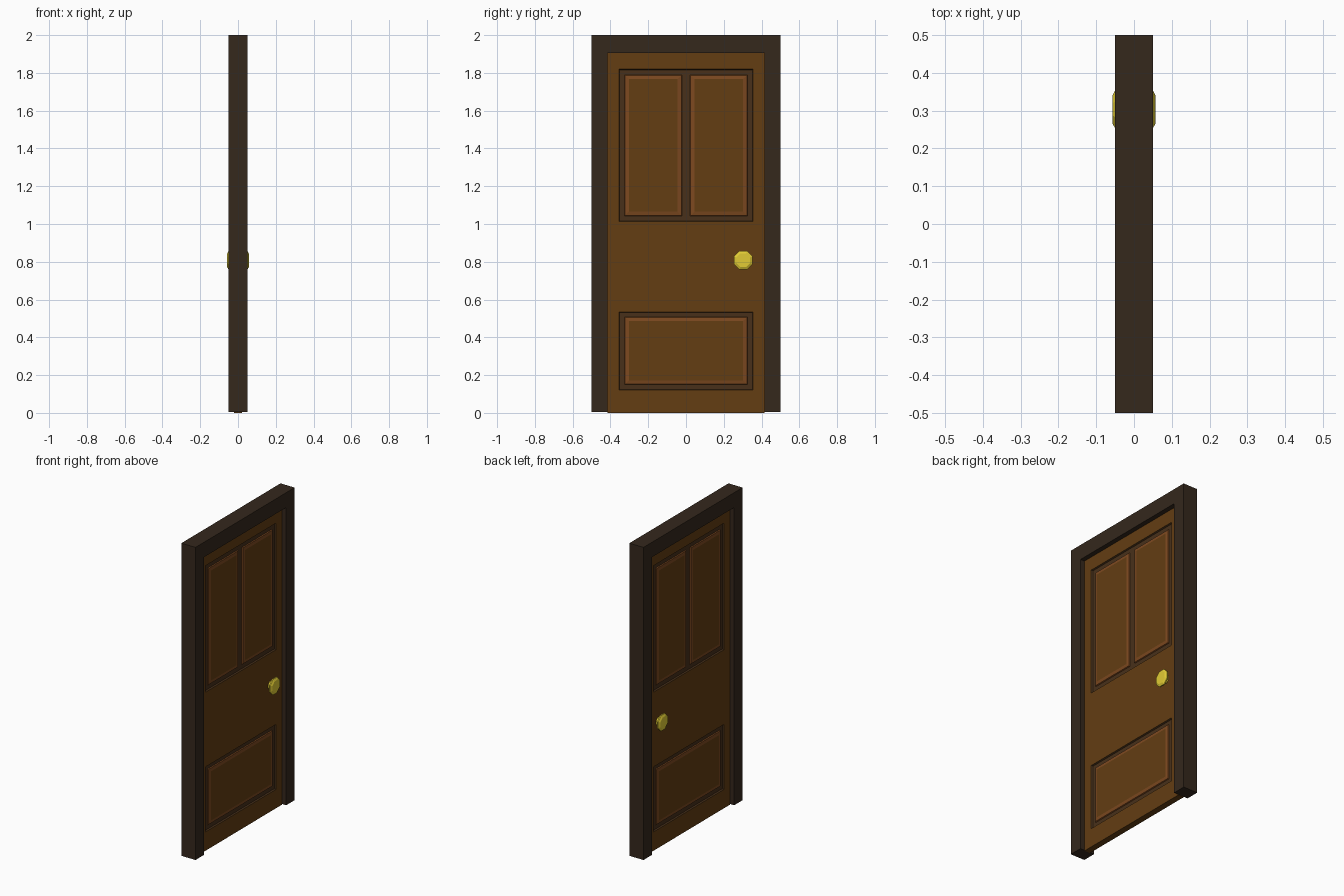
import bpy, bmesh, math
from mathutils import Matrix

if "Cube" in bpy.data.objects:
    bpy.data.objects.remove(bpy.data.objects["Cube"])


def mat(name, c):
    m = bpy.data.materials.new(name)
    m.diffuse_color = (*c, 1)
    m.use_nodes = True
    m.node_tree.nodes["Principled BSDF"].inputs["Base Color"].default_value = m.diffuse_color
    return m


FRAME = mat("frame_wood", (0.035, 0.021, 0.012))
DOOR = mat("door_wood", (0.125, 0.047, 0.006))
GROOVE = mat("groove_wood", (0.065, 0.030, 0.010))
TRIM = mat("trim_wood", (0.205, 0.066, 0.014))
BRASS = mat("brass", (0.75, 0.60, 0.035))


def finish(name, bm, mats):
    bmesh.ops.remove_doubles(bm, verts=bm.verts, dist=1e-5)
    bmesh.ops.recalc_face_normals(bm, faces=bm.faces)
    me = bpy.data.meshes.new(name)
    bm.to_mesh(me)
    bm.free()
    for m in mats:
        me.materials.append(m)
    ob = bpy.data.objects.new(name, me)
    bpy.context.collection.objects.link(ob)
    return ob


def corners(bm, rect, x):
    y0, y1, z0, z1 = rect
    return [bm.verts.new((x, y, z)) for y, z in ((y0, z0), (y1, z0), (y1, z1), (y0, z1))]


def face(bm, rect, x, mi=0):
    bm.faces.new(corners(bm, rect, x)).material_index = mi


def ring(bm, r0, x0, r1, x1, mi=0):
    a, b = corners(bm, r0, x0), corners(bm, r1, x1)
    for i in range(4):
        j = (i + 1) % 4
        bm.faces.new((a[i], a[j], b[j], b[i])).material_index = mi


def inset(r, d):
    return (r[0] + d, r[1] - d, r[2] + d, r[3] - d)


# Frame: upside-down U profile pushed through the wall thickness
bm = bmesh.new()
W, IN, TOP = 0.5, 0.415, 1.905
prof = [(-W, .004), (-W, 2), (W, 2), (W, .004), (IN, .004), (IN, TOP), (-IN, TOP), (-IN, .004)]
f = bm.faces.new([bm.verts.new((-0.05, y, z)) for y, z in prof])
ext = bmesh.ops.extrude_face_region(bm, geom=[f], use_keep_orig=True)
bmesh.ops.translate(bm, vec=(0.1, 0, 0),
                    verts=[v for v in ext["geom"] if isinstance(v, bmesh.types.BMVert)])
finish("door_frame", bm, [FRAME])

# Door leaf: both faces are grids whose panel cells are sunk
T, SUNK = 0.02, 0.011
ys = (-IN, -0.355, 0.355, IN)
zs = (0, 0.12, 0.535, 1.012, 1.82, TOP)
bm = bmesh.new()
for s in (-1, 1):
    for i in range(3):
        for j in range(5):
            r = (ys[i], ys[i + 1], zs[j], zs[j + 1])
            if i == 1 and j in (1, 3):
                ring(bm, r, s * T, inset(r, 0.004), s * SUNK, 1)
                face(bm, inset(r, 0.004), s * SUNK, 1)
            else:
                face(bm, r, s * T)
ring(bm, (-IN, IN, 0, TOP), -T, (-IN, IN, 0, TOP), T)
finish("door_leaf", bm, [DOOR, GROOVE])

# Raised panels with a sloping trim, on both sides
panels = {"upper_left": (-0.325, -0.022, 1.043, 1.79),
          "upper_right": (0.022, 0.325, 1.043, 1.79),
          "lower": (-0.325, 0.325, 0.15, 0.508)}
for name, r in panels.items():
    for s, side in ((-1, "back"), (1, "front")):
        bm = bmesh.new()
        ring(bm, r, s * SUNK, inset(r, 0.003), s * 0.017, 1)
        ring(bm, inset(r, 0.003), s * 0.017, inset(r, 0.022), s * T, 1)
        face(bm, inset(r, 0.022), s * T)
        ob = finish(f"{name}_panel_{side}", bm, [DOOR, TRIM])
        if ob.data.polygons[-1].normal.x * s < 0:
            ob.data.flip_normals()

# Knobs: eight-sided turned profile (distance from wall centre, radius)
knob = [(0.019, 0.030), (0.028, 0.026), (0.034, 0.030), (0.042, 0.054), (0.050, 0.054), (0.057, 0.040)]
for s, side in ((-1, "back"), (1, "front")):
    bm = bmesh.new()
    loops = [[bm.verts.new((s * x, 0.303 + r * math.cos(a), 0.808 + r * math.sin(a)))
              for a in (math.pi * (k + 0.5) / 4 for k in range(8))] for x, r in knob]
    for a, b in zip(loops, loops[1:]):
        for k in range(8):
            bm.faces.new((a[k], a[k - 1], b[k - 1], b[k]))
    bm.faces.new(loops[0])
    bm.faces.new(loops[-1])
    finish(f"knob_{side}", bm, [BRASS])
